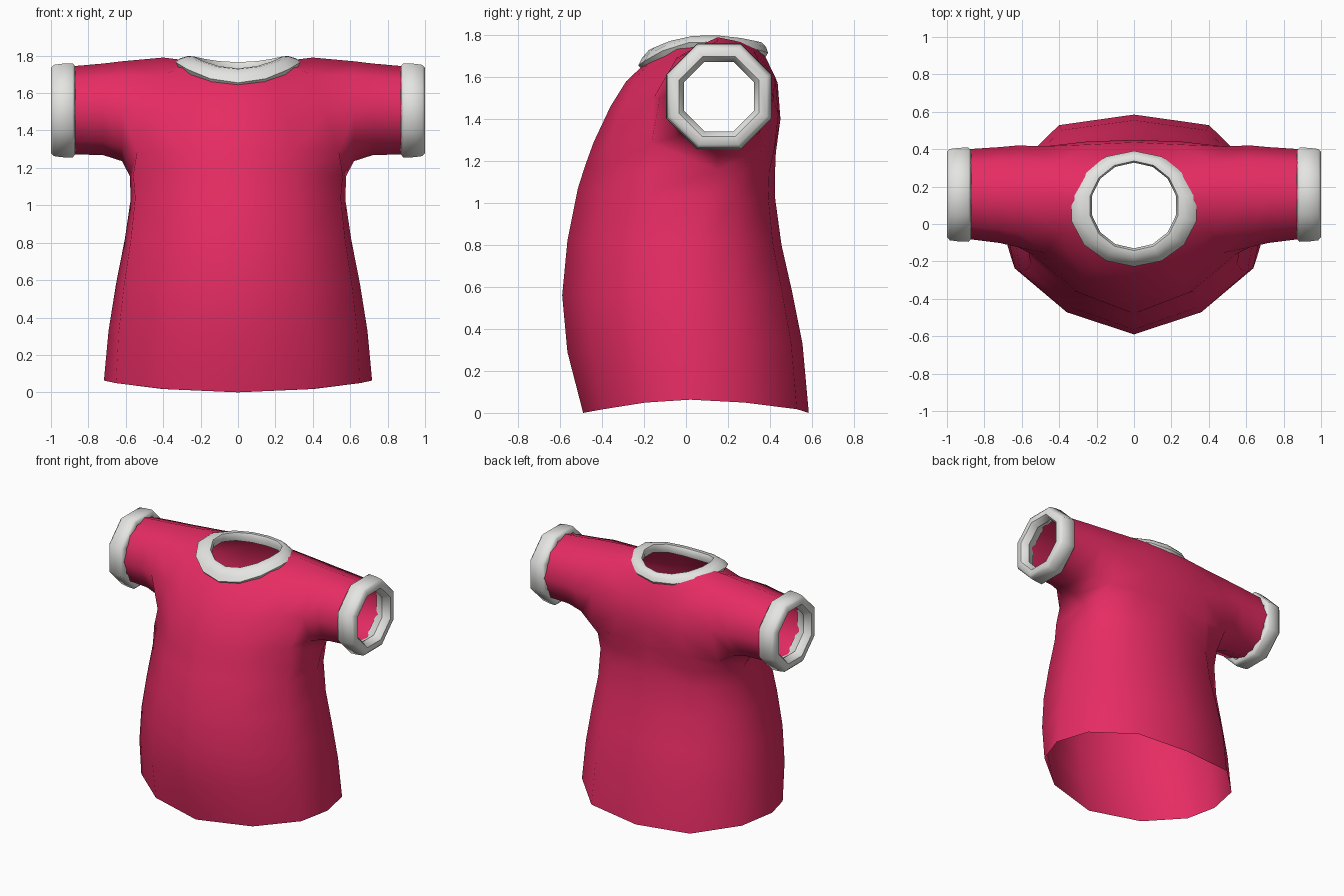
import bpy, bmesh, math

if "Cube" in bpy.data.objects:
    bpy.data.objects.remove(bpy.data.objects["Cube"])


def material(name, rgb):
    m = bpy.data.materials.new(name)
    m.diffuse_color = (*rgb, 1)
    m.use_nodes = True
    m.node_tree.nodes["Principled BSDF"].inputs["Base Color"].default_value = m.diffuse_color
    return m


PINK = material("raspberry_pink", (0.79, 0.025, 0.125))
WHITE = material("soft_white", (0.78, 0.78, 0.76))


def finish(bm, name, mat, angle, mirror=False):
    bmesh.ops.recalc_face_normals(bm, faces=bm.faces)
    me = bpy.data.meshes.new(name)
    bm.to_mesh(me)
    bm.free()
    me.materials.append(mat)
    for p in me.polygons:
        p.use_smooth = True
    me.set_sharp_from_angle(angle=math.radians(angle))
    ob = bpy.data.objects.new(name, me)
    bpy.context.collection.objects.link(ob)
    if mirror:
        mod = ob.modifiers.new("Mirror", 'MIRROR')
        mod.use_clip = True
        mod.merge_threshold = 0.001
    return ob


def bridge(bm, a, b):
    """Quads between two closed loops of equal length."""
    n = len(a)
    for i in range(n):
        j = (i + 1) % n
        bm.faces.new((a[i], a[j], b[j], b[i]))


# --- Shirt: right half as seven columns (front centre .. side .. back centre)
XW = [0, .55, .91, 1, .91, .56, 0]      # share of half width
YW = [1, .81, .42, 0, .46, .90, 1]      # share of front / back depth
ZW = [1, .72, .22, 0, .22, .72, 1]      # share of front / back height

# z front, z side, z back, half width, y front, y side, y back
TORSO = [
    (.00, .063, .00, .717, -.49, .02, .585),
    (.29, .33, .33, .692, -.565, .02, .555),
    (.56, .58, .58, .652, -.59, .03, .505),
    (.82, .82, .80, .605, -.565, .05, .455),
    (1.07, 1.03, 1.02, .574, -.515, .10, .425),
    (1.18, 1.155, 1.14, .578, -.48, .15, .424),
]
rows = []
for n, (zf, zs, zb, w, yf, ys, yb) in enumerate(TORSO):
    row = []
    for i in range(7):
        z, y = (zf, yf) if i < 3 else (zb, yb)
        grow = .012 * n if i == 2 else 0     # front corner squares up near the armpit
        row.append((w * (XW[i] + grow), ys + (y - ys) * (YW[i] + 1.6 * grow),
                    zs + (z - zs) * ZW[i]))
    rows.append(row)

# chest, shoulder and neck rows; None leaves the armhole open
rows += [
    [(0, -.44, 1.29), (.30, -.365, 1.29), (.54, -.165, 1.285), None,
     (.52, .37, 1.26), (.30, .42, 1.25), (0, .428, 1.24)],
    [(0, -.36, 1.46), (.26, -.30, 1.47), (.47, -.155, 1.5), None,
     (.48, .415, 1.5), (.26, .44, 1.42), (0, .45, 1.40)],
    [(0, -.285, 1.58), (.21, -.235, 1.60), (.41, -.045, 1.695), (.40, .15, 1.79),
     (.41, .325, 1.72), (.24, .425, 1.60), (0, .437, 1.57)],
    [(0, -.195, 1.665), (.14, -.165, 1.68), (.25, -.04, 1.75), (.28, .12, 1.775),
     (.25, .26, 1.768), (.14, .345, 1.73), (0, .372, 1.71)],
]

bm = bmesh.new()
grid = [[bm.verts.new(p) if p else None for p in r] for r in rows]
for r in range(len(grid) - 1):
    for c in range(6):
        quad = (grid[r][c], grid[r][c + 1], grid[r + 1][c + 1], grid[r + 1][c])
        vs = [v for v in quad if v]
        at_hole = 2 <= c <= 3 and r in (6, 7)
        if len(vs) > 2 and not at_hole:
            bm.faces.new(vs)

# sleeve grows out of the eight-sided armhole
S, A, B, C = grid[5:9]
loop = [S[3], A[2], B[2], C[2], C[3], C[4], B[4], A[4]]
for x, cy, cz, ry, rz in ((.62, .148, 1.503, .272, .267),
                          (.72, .155, 1.513, .256, .245),
                          (.89, .160, 1.508, .24, .235)):
    ring = []
    for k in range(8):
        a = k * math.pi / 4
        ring.append(bm.verts.new((x, cy - ry * math.sin(a), cz - rz * math.cos(a))))
    bridge(bm, loop, ring)
    loop = ring
finish(bm, "shirt_body_and_sleeves", PINK, 180, mirror=True)

# --- Sleeve cuffs: octagonal bands with rounded rims (x, flat-to-centre radius)
CUFF = [(.87, .215), (.872, .238), (.885, .252), (.94, .250), (.985, .244),
        (1.0, .228), (1.0, .19), (.985, .178), (.95, .166), (.90, .20)]
bm = bmesh.new()
rings = []
for x, apo in CUFF:
    r = apo / math.cos(math.pi / 8)
    rings.append([bm.verts.new((x, .157 + r * math.cos((k + .5) * math.pi / 4),
                                1.507 + r * math.sin((k + .5) * math.pi / 4)))
                  for k in range(8)])
for i in range(len(rings)):
    bridge(bm, rings[i], rings[(i + 1) % len(rings)])
finish(bm, "sleeve_cuffs", WHITE, 50, mirror=True)

# --- Collar: fourteen-sided band following the neckline
# half width, y front, y back, z front, z side, z back
COLLAR = [
    (.318, -.208, .375, 1.635, 1.74, 1.69),
    (.333, -.228, .391, 1.655, 1.77, 1.715),
    (.312, -.209, .382, 1.692, 1.787, 1.742),
    (.268, -.178, .362, 1.728, 1.80, 1.765),
    (.235, -.142, .337, 1.732, 1.797, 1.765),
    (.225, -.13, .328, 1.71, 1.775, 1.745),
    (.235, -.14, .335, 1.67, 1.74, 1.70),
]
bm = bmesh.new()
rings = []
for w, yf, yb, zf, zs, zb in COLLAR:
    ring = []
    for k in range(14):
        a = 2 * math.pi * k / 14
        c = math.cos(a)
        ze = zf if c > 0 else zb
        y = (yf + yb) / 2 - c * (yb - yf) / 2
        ring.append(bm.verts.new((w * math.sin(a) / math.sin(math.pi * 3 / 7),
                                  y, zs + (ze - zs) * c * c)))
    rings.append(ring)
for a, b in zip(rings, rings[1:]):
    bridge(bm, a, b)
finish(bm, "neck_collar", WHITE, 50)
